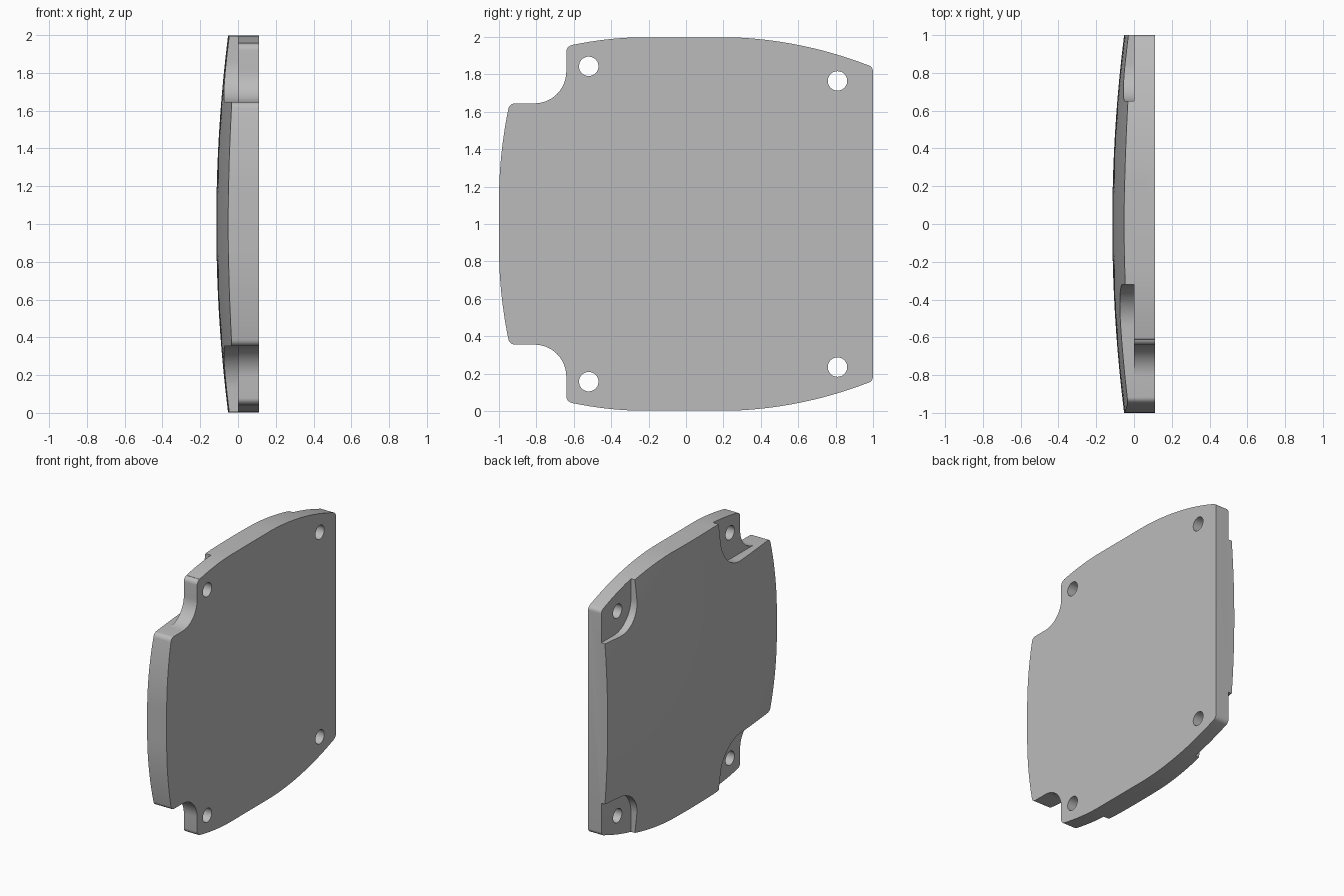
import bpy, bmesh, math
from mathutils import Matrix

if "Cube" in bpy.data.objects:
    bpy.data.objects.remove(bpy.data.objects["Cube"])

FRONT = 0.11          # flat face
CROWN = -0.115        # top of the domed face
DOME_R = 8.0

grey = bpy.data.materials.new("plain_grey")
grey.diffuse_color = (0.5, 0.5, 0.5, 1)
grey.use_nodes = True
grey.node_tree.nodes["Principled BSDF"].inputs["Base Color"].default_value = grey.diffuse_color


def arc(cy, cz, r, a0, a1, n=10):
    return [(cy + r * math.cos(math.radians(a0 + (a1 - a0) * i / n)),
             cz + r * math.sin(math.radians(a0 + (a1 - a0) * i / n))) for i in range(n + 1)]


def bow(p0, p1, p2, n=14):
    """Quadratic curve from p0 to p2, pulled towards p1."""
    return [tuple((1 - t) ** 2 * a + 2 * t * (1 - t) * b + t * t * c for a, b, c in zip(p0, p1, p2))
            for t in (i / n for i in range(n + 1))]


def add_object(name, bm):
    bmesh.ops.remove_doubles(bm, verts=bm.verts, dist=1e-5)
    bmesh.ops.recalc_face_normals(bm, faces=bm.faces)
    mesh = bpy.data.meshes.new(name)
    bm.to_mesh(mesh)
    bm.free()
    mesh.materials.append(grey)
    ob = bpy.data.objects.new(name, mesh)
    bpy.context.collection.objects.link(ob)
    return ob


def prism(name, outline, x0, x1):
    """Extrude a (y, z) outline along x; z is measured from mid height."""
    pts = []
    for p in outline:
        if not pts or math.dist(p, pts[-1]) > 1e-4:
            pts.append(p)
    if math.dist(pts[0], pts[-1]) < 1e-4:
        pts.pop()
    bm = bmesh.new()
    face = bm.faces.new([bm.verts.new((x0, y, z + 1)) for y, z in pts])
    ext = bmesh.ops.extrude_face_region(bm, geom=[face])
    bmesh.ops.translate(bm, vec=(x1 - x0, 0, 0),
                        verts=[v for v in ext["geom"] if isinstance(v, bmesh.types.BMVert)])
    return add_object(name, bm)


def cut(target, cutter, operation):
    mod = target.modifiers.new("cut", 'BOOLEAN')
    mod.operation, mod.object, mod.solver = operation, cutter, 'EXACT'
    bpy.context.view_layer.objects.active = target
    bpy.ops.object.modifier_apply(modifier=mod.name)
    bpy.data.objects.remove(cutter)


# Plate outline, upper half from the rear edge round to the front edge
half = arc(0.965, 0.815, 0.035, 0, 68, 6)
half += bow((0.978, 0.8475), (0.62, 0.985), (0.25, 0.998))
half += bow((-0.25, 0.998), (-0.42, 0.996), (-0.61, 0.957), 8)
half += arc(-0.605, 0.921, 0.035, 100, 180, 6)
half += arc(-0.81, 0.815, 0.17, 0, -90, 14)
half += arc(-0.915, 0.61, 0.035, 90, 168, 6)
half += bow((-0.9495, 0.617), (-1.0, 0.37), (-1.0, 0.12))
plate = prism("cover_plate", half + [(y, -z) for y, z in reversed(half)], -0.2, FRONT)

# Domed back: keep only what lies inside a spherical cap
bm = bmesh.new()
rows = [(CROWN + DOME_R - math.sqrt(DOME_R ** 2 - r * r), r) for r in (i * 1.5 / 20 for i in range(21))]
rows += [(0.4, 1.5), (0.4, 0)]
verts = [bm.verts.new((x, r, 0)) for x, r in rows]
edges = [bm.edges.new(pair) for pair in zip(verts, verts[1:])]
bmesh.ops.spin(bm, geom=verts + edges, cent=(0, 0, 0), axis=(1, 0, 0), angle=math.tau, steps=96)
bmesh.ops.translate(bm, vec=(0, 0, 1), verts=bm.verts)
cut(plate, add_object("dome_cutter", bm), 'INTERSECT')

# Corner pockets and screw holes, mirrored top and bottom
front_pocket = [(-1.2, 0.645)] + arc(-0.54, 0.865, 0.22, -90, 0, 14) + [(-0.32, 1.2), (-1.2, 1.2)]
rear_pocket = [(1.2, 0.6)] + arc(0.85, 0.8, 0.2, -90, -180, 14) + [(0.65, 1.2), (1.2, 1.2)]
for s in (1, -1):
    for outline in (front_pocket, rear_pocket):
        cut(plate, prism("pocket_cutter", [(y, s * z) for y, z in outline], -0.4, 0), 'DIFFERENCE')
    for hy, hz in ((-0.52, 0.843), (0.81, 0.765)):
        hole = prism("hole_cutter", arc(hy, s * hz, 0.052, 0, 360, 32), -0.5, 0.5)
        cut(plate, hole, 'DIFFERENCE')

plate.select_set(True)
bpy.context.view_layer.objects.active = plate
bpy.ops.object.shade_smooth_by_angle(angle=math.radians(25))
